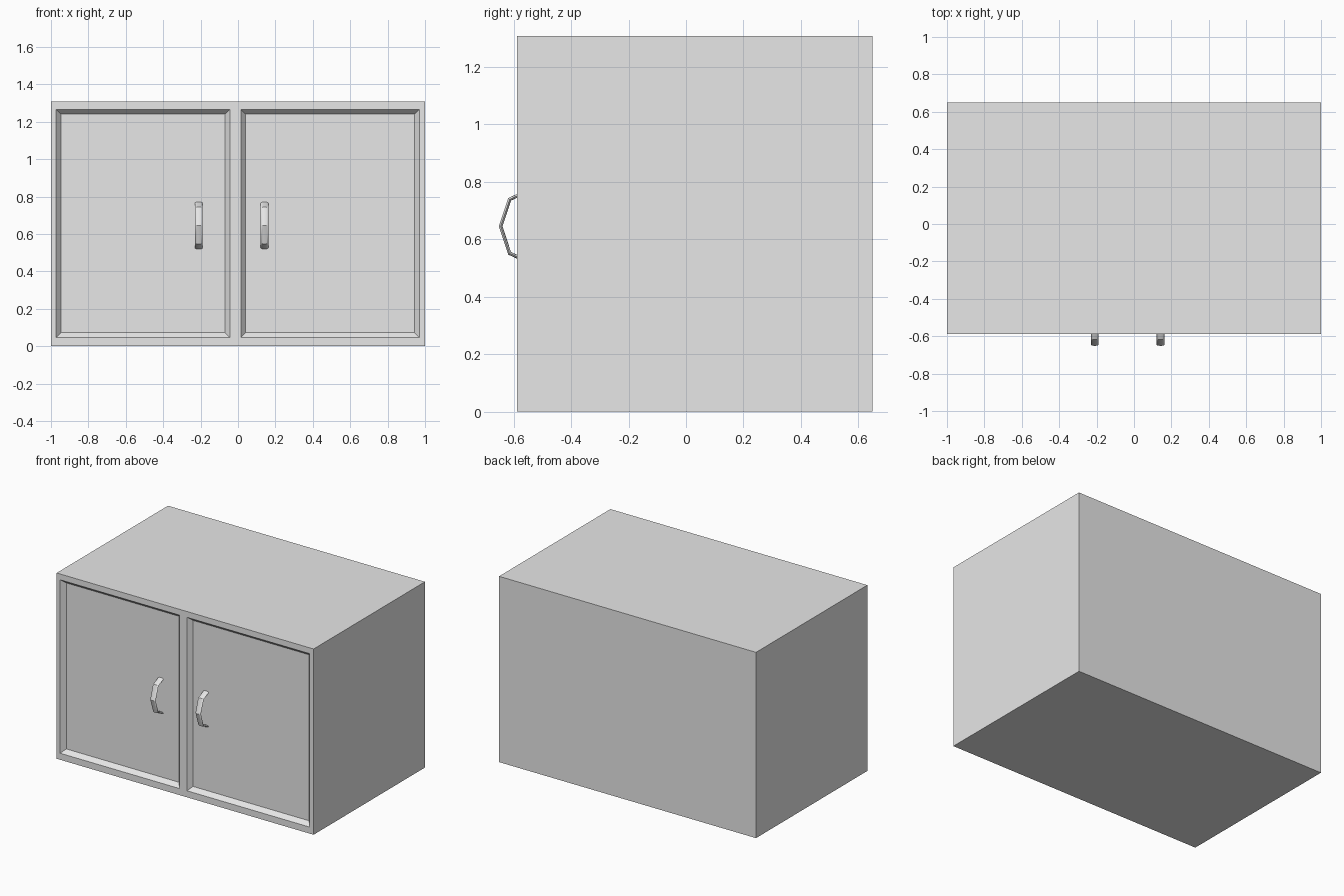
import bpy, bmesh, math
from mathutils import Vector

cube = bpy.data.objects.get("Cube")
if cube:
    bpy.data.objects.remove(cube, do_unlink=True)

grey = bpy.data.materials.new("light_grey")
grey.use_nodes = True
grey.diffuse_color = (0.8, 0.8, 0.8, 1)
grey.node_tree.nodes["Principled BSDF"].inputs["Base Color"].default_value = (0.8, 0.8, 0.8, 1)

FRONT, BACK, HEIGHT = -0.588, 0.65, 1.307


def add_object(name, bm):
    bmesh.ops.recalc_face_normals(bm, faces=bm.faces[:])
    mesh = bpy.data.meshes.new(name)
    bm.to_mesh(mesh)
    bm.free()
    mesh.materials.append(grey)
    obj = bpy.data.objects.new(name, mesh)
    bpy.context.scene.collection.objects.link(obj)
    return obj


def front_faces(bm):
    bm.normal_update()
    return [f for f in bm.faces if f.normal.y < -0.9]


def cut_front(bm, point, normal):
    faces = front_faces(bm)
    edges = {e for f in faces for e in f.edges}
    verts = {v for f in faces for v in f.verts}
    bmesh.ops.bisect_plane(bm, geom=faces + list(edges) + list(verts),
                           plane_co=point, plane_no=normal)


# Cabinet body, with two bevelled door recesses in the front
bm = bmesh.new()
bmesh.ops.create_cube(bm, size=1)
bmesh.ops.scale(bm, vec=(2, BACK - FRONT, HEIGHT), verts=bm.verts)
bmesh.ops.translate(bm, vec=(0, (BACK + FRONT) / 2, HEIGHT / 2), verts=bm.verts)
doors = [(-0.972, -0.043), (0.015, 0.97)]
bottom, top = 0.046, 1.266
for x in doors[0] + doors[1]:
    cut_front(bm, (x, 0, 0), (1, 0, 0))
for z in (bottom, top):
    cut_front(bm, (0, 0, z), (0, 0, 1))
panels = []
for f in front_faces(bm):
    c = f.calc_center_median()
    if bottom < c.z < top and any(a < c.x < b for a, b in doors):
        panels.append(f)
bmesh.ops.inset_individual(bm, faces=panels, thickness=0.026, depth=-0.03,
                           use_even_offset=True)
add_object("cabinet_body", bm)


# Bowed door handles: a flat oval swept along a bent path
def add_handle(name, x, sides=12, half_width=0.021, half_thick=0.0065):
    half = [(-0.55, 0.123), (-0.614, 0.094)]
    path = half + [(-0.645, 0)] + [(y, -z) for y, z in reversed(half)]
    path = [Vector((x, y, 0.645 + z)) for y, z in path]
    bm = bmesh.new()
    rings = []
    for i, p in enumerate(path):
        before = (p - path[max(i - 1, 0)]).normalized()
        after = (path[min(i + 1, len(path) - 1)] - p).normalized()
        tangent = (before + after).normalized()
        out = Vector((0, tangent.z, -tangent.y))
        ring = []
        for k in range(sides):
            a = math.tau * k / sides
            offset = Vector((half_width * math.cos(a), 0, 0)) + out * half_thick * math.sin(a)
            ring.append(bm.verts.new(p + offset))
        rings.append(ring)
    for r, s in zip(rings, rings[1:]):
        for k in range(sides):
            n = (k + 1) % sides
            bm.faces.new((r[k], r[n], s[n], s[k]))
    bm.faces.new(rings[0])
    bm.faces.new(rings[-1])
    obj = add_object(name, bm)
    bpy.ops.object.select_all(action='DESELECT')
    obj.select_set(True)
    bpy.context.view_layer.objects.active = obj
    bpy.ops.object.shade_smooth_by_angle(angle=math.radians(35))


add_handle("right_door_handle", -0.21)
add_handle("left_door_handle", 0.142)
